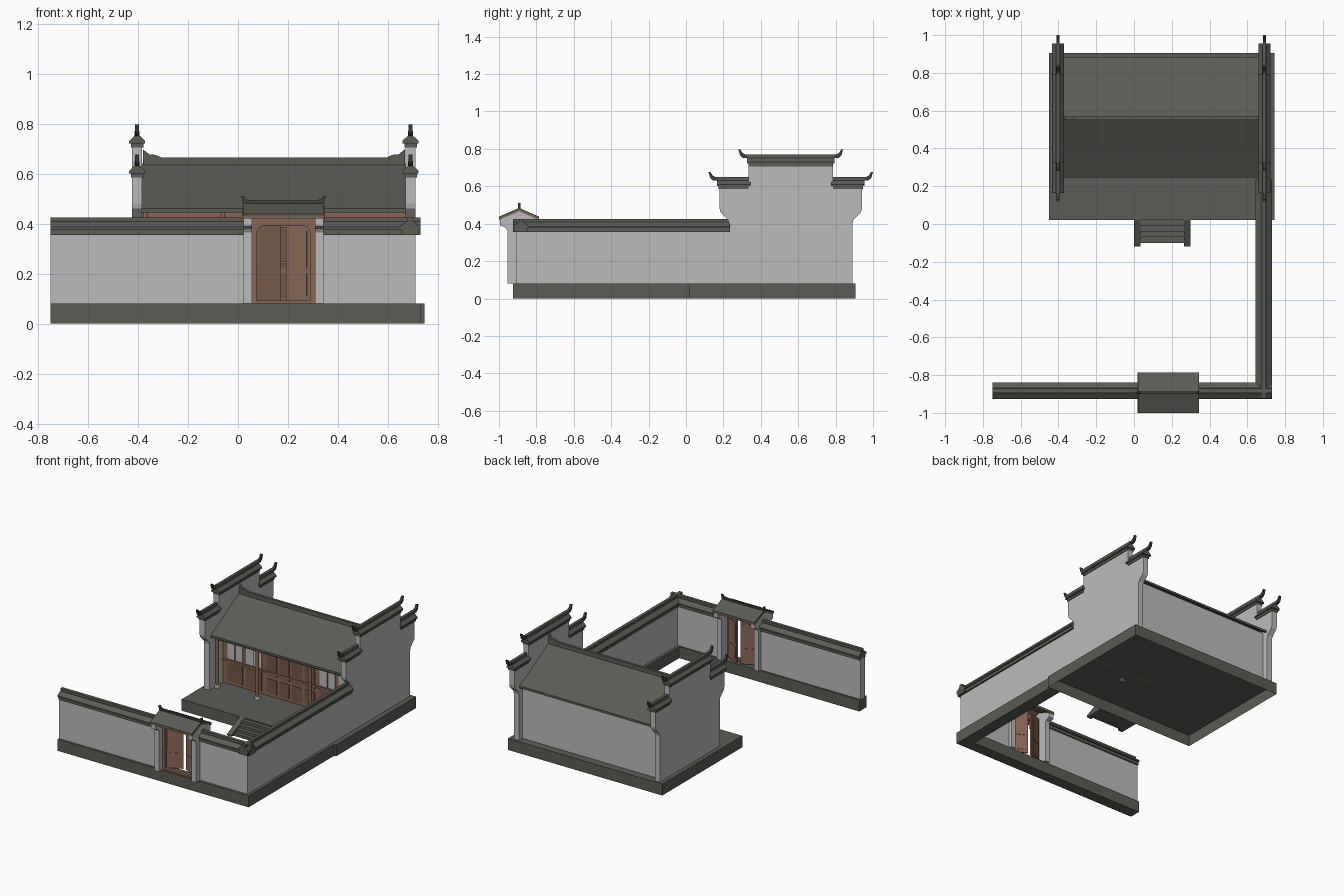
import bpy, bmesh, math
from mathutils import Matrix, Vector

if "Cube" in bpy.data.objects:
    bpy.data.objects.remove(bpy.data.objects["Cube"])


def material(name, rgb):
    m = bpy.data.materials.new(name)
    m.diffuse_color = (*rgb, 1)
    m.use_nodes = True
    m.node_tree.nodes["Principled BSDF"].inputs["Base Color"].default_value = m.diffuse_color
    return m


WALL = material("grey plaster", (0.50, 0.50, 0.50))
TILE = material("dark roof tile", (0.105, 0.107, 0.09))
STONE = material("dark stone", (0.105, 0.105, 0.092))
RIDGE = material("ridge black", (0.05, 0.05, 0.046))
WOOD = material("red brown wood", (0.25, 0.135, 0.09))
BEAM = material("dark wood", (0.17, 0.09, 0.06))
PALE = material("pale stone", (0.62, 0.62, 0.62))


def finish(bm, name, mat):
    bmesh.ops.recalc_face_normals(bm, faces=bm.faces)
    me = bpy.data.meshes.new(name)
    bm.to_mesh(me)
    bm.free()
    me.materials.append(mat)
    ob = bpy.data.objects.new(name, me)
    bpy.context.collection.objects.link(ob)
    return ob


def prism(name, pts, axis, a, b, mat):
    """Extrude a closed outline along x (points are y,z) or y (points are x,z)."""
    bm = bmesh.new()
    put = (lambda p, t: (t, p[0], p[1])) if axis == 'x' else (lambda p, t: (p[0], t, p[1]))
    lo = [bm.verts.new(put(p, a)) for p in pts]
    hi = [bm.verts.new(put(p, b)) for p in pts]
    bm.faces.new(lo)
    bm.faces.new(hi)
    for i in range(len(pts)):
        j = (i + 1) % len(pts)
        bm.faces.new((lo[i], lo[j], hi[j], hi[i]))
    return finish(bm, name, mat)


def box(name, x0, x1, y0, y1, z0, z1, mat):
    return prism(name, [(y0, z0), (y1, z0), (y1, z1), (y0, z1)], 'x', x0, x1, mat)


def mirrored(half, c):
    """Complete a left half outline by reflecting it about c."""
    return half + [(2 * c - p, z) for p, z in reversed(half) if abs(p - c) > 1e-5]


def cylinder(name, x, y, z0, z1, r, mat):
    bm = bmesh.new()
    bmesh.ops.create_cone(bm, cap_ends=True, segments=16, radius1=r, radius2=r, depth=z1 - z0,
                          matrix=Matrix.Translation((x, y, (z0 + z1) / 2)))
    ob = finish(bm, name, mat)
    for f in ob.data.polygons:
        f.use_smooth = abs(f.normal.z) < 0.5


# ---- stone platform, open underneath, and the L-shaped wall footing
plat = box("platform", -0.45, 0.745, 0.02, 0.905, 0, 0.08, STONE)
bm = bmesh.new()
bm.from_mesh(plat.data)
bmesh.ops.delete(bm, geom=[f for f in bm.faces if f.normal.z < -0.9], context='FACES_ONLY')
bm.to_mesh(plat.data)
bm.free()
box("front_footing", -0.75, 0.73, -0.925, -0.845, 0, 0.08, STONE)
box("side_footing", 0.645, 0.73, -0.845, 0.02, 0, 0.08, STONE)

# ---- entrance steps with sloping cheeks
for i in range(4):
    box("step", 0.035, 0.265, -0.10 + i * 0.03, 0.02, i * 0.018, (i + 1) * 0.018, STONE)
for x in (0.0, 0.265):
    prism("step_cheek", [(-0.12, 0), (0.02, 0), (0.02, 0.08), (-0.12, 0.012)], 'x', x, x + 0.035, STONE)

# ---- courtyard walls with tiled coping
CX, CY = 0.6875, -0.8825
for a, b in ((-0.75, 0.03), (0.33, 0.71)):
    box("front_wall", a, b, -0.908, -0.857, 0.08, 0.36, WALL)
box("side_wall", 0.665, 0.71, -0.87, 0.24, 0.08, 0.36, WALL)


def coping(axis, c, a, b):
    trim = [(-0.034, 0.355), (-0.034, 0.378)]
    tile = [(-0.043, 0.376), (-0.043, 0.386), (-0.015, 0.408)]
    ridge = [(-0.011, 0.40), (-0.011, 0.425)]
    for nm, half, mat in (("coping_trim", trim, STONE), ("coping_tiles", tile, TILE),
                          ("coping_ridge", ridge, STONE)):
        prism(nm, mirrored([(c + p, z) for p, z in half], c), axis, a, b, mat)


coping('x', CY, -0.75, 0.03)
coping('x', CY, 0.33, 0.73)
coping('y', CX, -0.925, 0.235)

# ---- stepped gable walls with tiled caps and upturned tips
MID = 0.56
gable = mirrored([(0.23, 0.08), (0.23, 0.40), (0.225, 0.42), (0.205, 0.44), (0.185, 0.46),
                  (0.18, 0.48), (0.18, 0.59), (0.335, 0.59), (0.335, 0.705)], MID)
TIP = [(0.03, 0.045), (-0.02, 0.046), (-0.036, 0.06), (-0.045, 0.092),
       (-0.034, 0.092), (-0.024, 0.074), (-0.01, 0.066), (0.03, 0.066)]


def cap(x, y0, y1, z, ends):
    for nm, half, inset, mat in (
            ("cap_trim", [(-0.025, 0), (-0.025, 0.018)], 0.01, STONE),
            ("cap_tiles", [(-0.032, 0.016), (-0.032, 0.026), (-0.011, 0.046)], 0, TILE),
            ("cap_ridge", [(-0.010, 0.04), (-0.010, 0.066)], 0, STONE)):
        pts = mirrored([(x + p, z + h) for p, h in half], x)
        prism(nm, pts, 'y', y0 + inset, y1 - inset, mat)
    for e, d in ends:
        prism("cap_tip", [(e + d * p, z + h) for p, h in TIP], 'x', x - 0.008, x + 0.008, RIDGE)


for x in (-0.403, 0.69):
    prism("gable_wall", gable, 'x', x - 0.02, x + 0.02, WALL)
    cap(x, 0.165, 0.345, 0.585, [(0.165, 1)])
    cap(x, 0.775, 0.955, 0.585, [(0.955, -1)])
    cap(x, 0.325, 0.795, 0.705, [(0.325, 1), (0.795, -1)])

# ---- hall: back wall, roof and ridge
box("back_wall", -0.39, 0.68, 0.825, 0.85, 0.08, 0.455, WALL)
prism("hall_roof", [(0.245, 0.445), (0.245, 0.46), (0.40, 0.545), (MID, 0.64), (0.72, 0.545),
                    (0.885, 0.46), (0.885, 0.445), (MID, 0.622)], 'x', -0.385, 0.672, TILE)
HX = 0.1435
prism("hall_ridge", mirrored([(-0.38, 0.63), (-0.38, 0.697), (-0.355, 0.677), (-0.33, 0.675),
                              (-0.305, 0.664)], HX), 'y', MID - 0.009, MID + 0.009, TILE)

# ---- hall front: columns, beam and wooden partition
for x in (-0.37, -0.06, 0.347, 0.657):
    cylinder("column_base", x, 0.30, 0.08, 0.10, 0.019, PALE)
    cylinder("column", x, 0.30, 0.10, 0.455, 0.012, WOOD)
    box("tie_beam", x - 0.008, x + 0.008, 0.30, 0.38, 0.40, 0.43, WOOD)
box("eave_beam", -0.385, 0.672, 0.291, 0.309, 0.415, 0.458, WOOD)
box("partition", -0.385, 0.672, 0.38, 0.392, 0.08, 0.50, WOOD)
for s in (-1, 1):  # side bays: windows over panels
    for i in range(2):
        c = HX + s * (0.285 + i * 0.145)
        box("window_pane", c - 0.06, c + 0.06, 0.376, 0.381, 0.26, 0.375, WALL)
        box("lower_panel", c - 0.06, c + 0.06, 0.376, 0.381, 0.10, 0.235, BEAM)
        box("window_bar", c - 0.004, c + 0.004, 0.372, 0.381, 0.26, 0.375, WOOD)
for i in range(4):  # middle bay: four door leaves
    c = HX + (i - 1.5) * 0.098
    box("door_panel", c - 0.038, c + 0.038, 0.376, 0.381, 0.10, 0.20, BEAM)
    box("door_panel", c - 0.038, c + 0.038, 0.376, 0.381, 0.22, 0.38, BEAM)
for z in (0.245, 0.39):
    box("partition_rail", -0.385, 0.672, 0.37, 0.381, z - 0.006, z + 0.006, WOOD)

# ---- gate: piers with corbelled gables, small roof
GY, GX = -0.8925, 0.1815
pier = mirrored([(-0.955, 0.08), (-0.955, 0.365), (-0.965, 0.38), (-0.994, 0.39),
                 (-0.994, 0.424), (GY, 0.466)], GY)
for x in (0.021, 0.307):
    prism("gate_pier", pier, 'x', x, x + 0.035, WALL)


def slab(name, z, t, x0, x1, mat):
    prism(name, [(-1.0, z), (-1.0, z + t), (GY, z + t + 0.046), (2 * GY + 1, z + t),
                 (2 * GY + 1, z), (GY, z + 0.046)], 'x', x0, x1, mat)


slab("gate_roof_board", 0.42, 0.008, 0.018, 0.345, WOOD)
slab("gate_roof_tiles", 0.428, 0.01, 0.020, 0.343, TILE)
prism("gate_ridge", mirrored([(0.022, 0.47), (0.012, 0.51), (0.022, 0.51), (0.032, 0.497),
                              (0.055, 0.493)], GX), 'y', GY - 0.007, GY + 0.007, RIDGE)

# ---- gate frame with rounded head, and two leaves standing ajar
arch = [(0.056, 0.08), (0.056, 0.425), (GX, 0.425), (GX, 0.392), (0.105, 0.392),
        (0.085, 0.386), (0.076, 0.37), (0.074, 0.08)]
for s in (1, -1):
    prism("gate_frame", [(GX + s * (x - GX), z) for x, z in arch], 'y', -0.915, -0.895, WOOD)
    hinge = Vector((GX - s * 0.108, -0.893, 0))
    turn = Matrix.Translation(hinge) @ Matrix.Rotation(s * math.radians(25), 4, 'Z')
    parts = [box("gate_leaf", 0, s * 0.107, 0, 0.01, 0.09, 0.40, WOOD)]
    for z0, z1 in ((0.11, 0.20), (0.22, 0.37)):
        parts.append(box("leaf_panel", s * 0.015, s * 0.092, -0.003, 0.013, z0, z1, WOOD))
    for p in parts:
        p.matrix_world = turn
box("gate_sill", 0.056, 0.307, -0.915, -0.89, 0.08, 0.092, WOOD)
